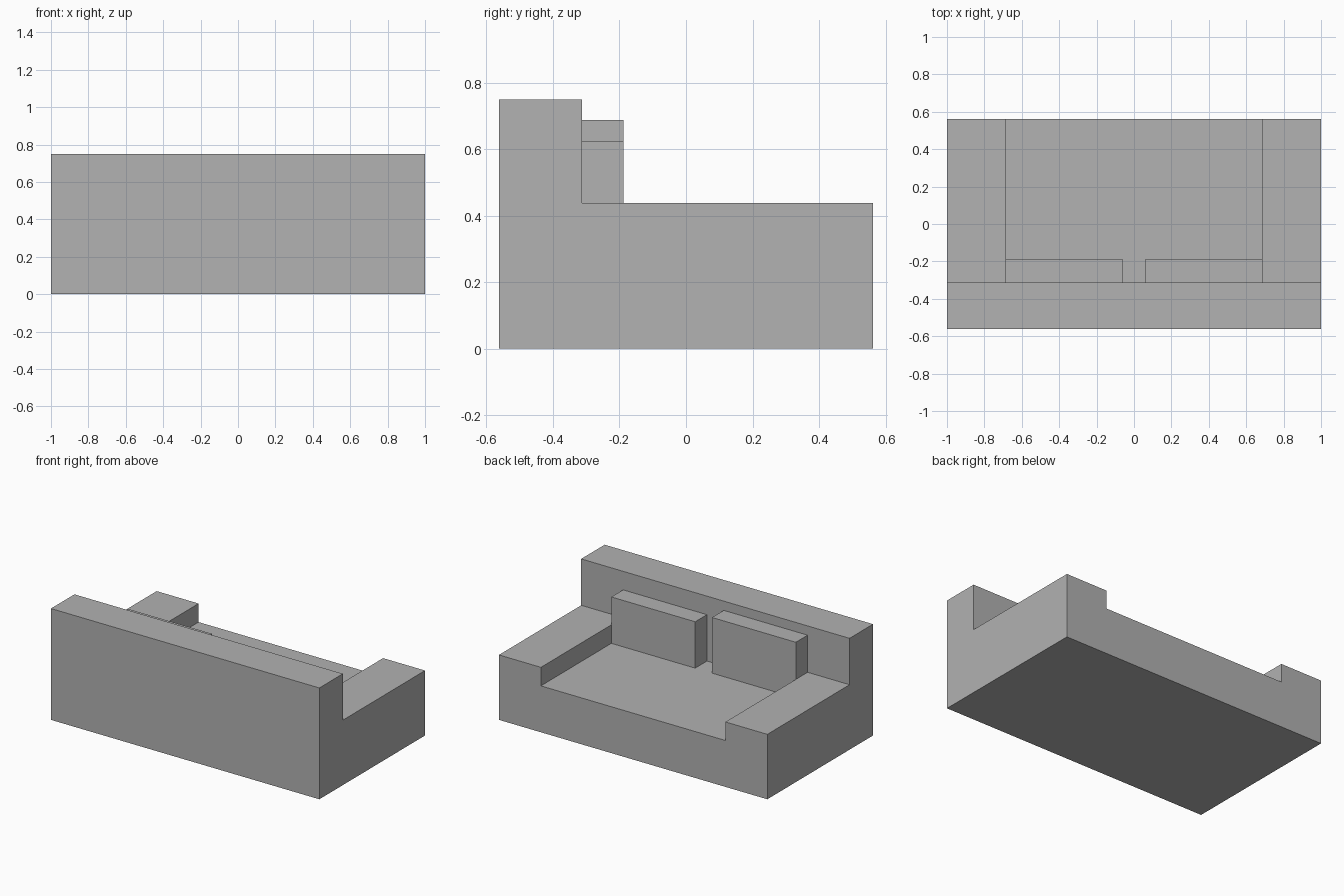
import bpy
import bmesh

if "Cube" in bpy.data.objects:
    bpy.data.objects.remove(bpy.data.objects["Cube"], do_unlink=True)

# Overall sizes
HALF_W, HALF_D = 1.0, 0.5625
BACK_Y = -0.3125          # inner face of the backrest
INNER_X = 0.6875          # inner face of each arm
SEAT_Z, ARM_Z, BACK_Z = 0.3125, 0.4375, 0.75

grey = bpy.data.materials.new("plain grey")
grey.use_nodes = True
colour = (0.445, 0.445, 0.445, 1)
grey.diffuse_color = colour
grey.node_tree.nodes["Principled BSDF"].inputs["Base Color"].default_value = colour


def extrude_profile(name, profile, x0, x1):
    """Sweep a (y, z) outline along x from x0 to x1."""
    bm = bmesh.new()
    face = bm.faces.new([bm.verts.new((x0, y, z)) for y, z in profile])
    swept = bmesh.ops.extrude_face_region(bm, geom=[face])["geom"]
    verts = [v for v in swept if isinstance(v, bmesh.types.BMVert)]
    bmesh.ops.translate(bm, verts=verts, vec=(x1 - x0, 0, 0))
    bmesh.ops.recalc_face_normals(bm, faces=bm.faces)
    mesh = bpy.data.meshes.new(name)
    bm.to_mesh(mesh)
    bm.free()
    mesh.materials.append(grey)
    obj = bpy.data.objects.new(name, mesh)
    bpy.context.collection.objects.link(obj)
    return obj


def block(name, x0, x1, y0, y1, z0, z1):
    return extrude_profile(name, [(y0, z0), (y1, z0), (y1, z1), (y0, z1)], x0, x1)


# Sofa frame: L-shaped side profile with the seat well cut between the arms
frame = extrude_profile("sofa_frame", [
    (-HALF_D, 0), (HALF_D, 0), (HALF_D, ARM_Z),
    (BACK_Y, ARM_Z), (BACK_Y, BACK_Z), (-HALF_D, BACK_Z)], -HALF_W, HALF_W)
cutter = block("seat_well_cutter", -INNER_X, INNER_X, BACK_Y, HALF_D + 0.1,
               SEAT_Z, BACK_Z + 0.1)
cutter.hide_render = True
cut = frame.modifiers.new("seat well", "BOOLEAN")
cut.operation, cut.solver, cut.object = "DIFFERENCE", "EXACT", cutter
bpy.context.view_layer.objects.active = frame
bpy.ops.object.modifier_apply(modifier=cut.name)
bpy.data.objects.remove(cutter, do_unlink=True)

# Back cushions, the right one slightly taller
for name, x0, x1, top in (("left_cushion", 0.0625, INNER_X, 0.625),
                          ("right_cushion", -INNER_X, -0.0625, 0.6875)):
    block(name, x0, x1, BACK_Y, -0.1875, SEAT_Z, top)
